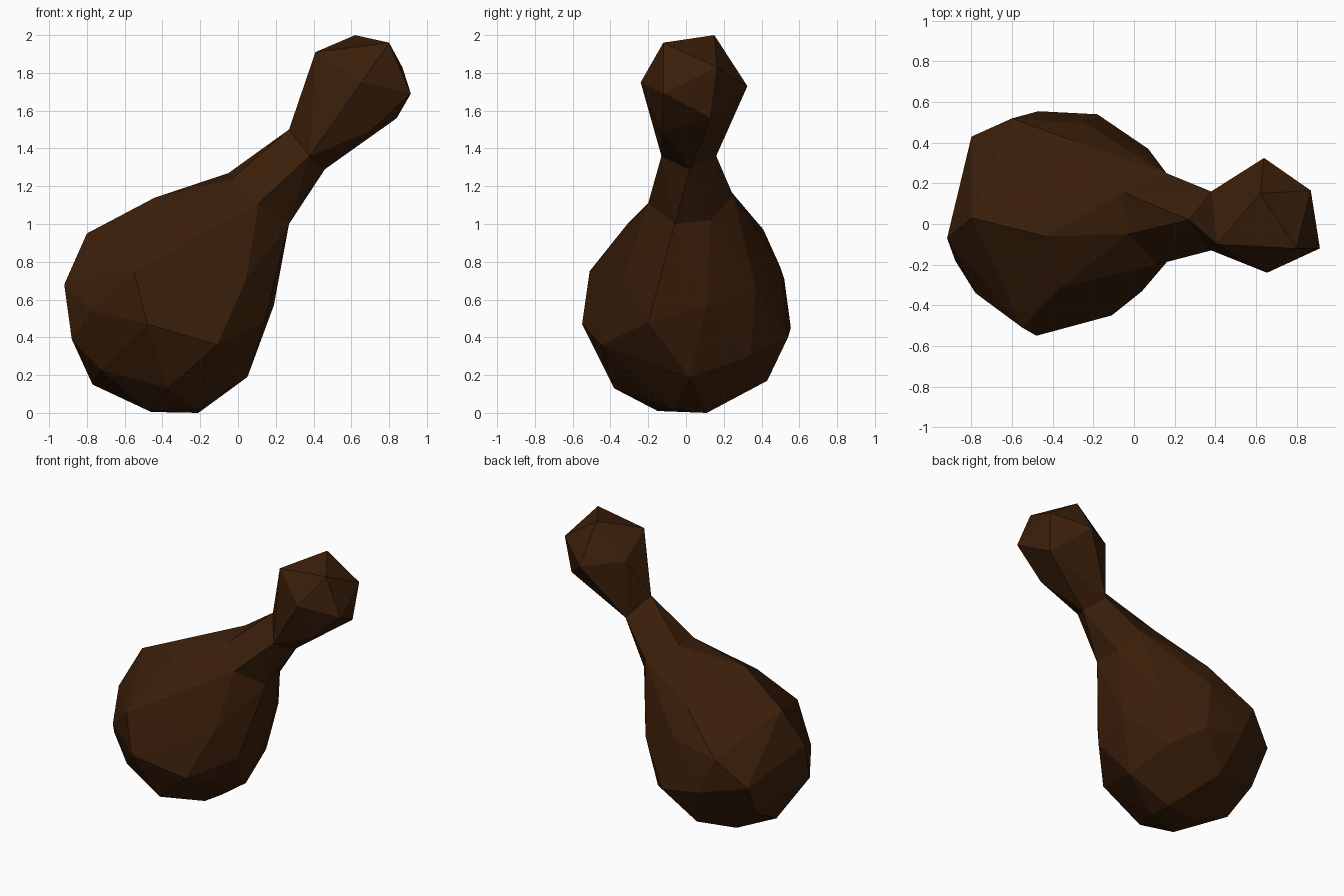
import bpy
import bmesh

# Remove the default cube
default_cube = bpy.data.objects.get("Cube")
if default_cube:
    bpy.data.objects.remove(default_cube, do_unlink=True)

# Single dark brown material
brown = bpy.data.materials.new("dark brown")
brown.use_nodes = True
colour = (.043, .0135, .003, 1)
brown.diffuse_color = colour
shader = next(n for n in brown.node_tree.nodes if n.type == "BSDF_PRINCIPLED")
shader.inputs["Base Color"].default_value = colour
shader.inputs["Roughness"].default_value = .9


def faceted_part(name, *point_groups):
    """Wrap a flat-shaded convex skin around groups of corner points."""
    bm = bmesh.new()
    for group in point_groups:
        for point in group:
            bm.verts.new(point)
    bmesh.ops.convex_hull(bm, input=bm.verts[:])
    loose = [v for v in bm.verts if not v.link_faces]
    bmesh.ops.delete(bm, geom=loose, context="VERTS")
    bmesh.ops.recalc_face_normals(bm, faces=bm.faces[:])
    mesh = bpy.data.meshes.new(name)
    bm.to_mesh(mesh)
    bm.free()
    mesh.materials.append(brown)
    part = bpy.data.objects.new(name, mesh)
    bpy.context.collection.objects.link(part)
    return part


# Six-sided ring where the body narrows into the neck
shoulder_ring = [
    (-.05, .155, 1.27), (-.03, -.05, 1.24), (.11, -.2, 1.11),
    (.27, -.06, 1), (.25, .13, 1.02), (.16, .25, 1.15),
]

# Narrowest ring, where the neck meets the knob
neck_ring = [
    (.27, .02, 1.5), (.38, .16, 1.36), (.46, .02, 1.29), (.38, -.13, 1.36),
]

# Corners of the rounded body, by region
body_crown = [
    (-.92, -.07, .68), (-.8, .03, .95), (-.44, -.06, 1.14),
    (-.36, -.31, 1), (-.3, .41, .97),
]
body_front = [
    (-.48, -.55, .47), (-.55, -.51, .75), (-.11, -.45, .36),
    (-.78, -.34, .54), (.04, -.33, .7), (.14, -.2, .48), (.19, .11, .57),
]
body_back = [
    (-.8, .43, .52), (-.6, .52, .71), (-.47, .555, .45), (-.18, .54, .4),
    (-.25, .5, .77), (.07, .37, .65), (-.01, .34, .3),
]
body_underside = [
    (-.73, -.25, .23), (-.37, -.38, .13), (-.88, -.18, .39),
    (-.77, .05, .15), (-.47, -.15, .01), (-.46, .07, .005),
    (-.21, .11, 0), (-.22, -.07, .02), (.05, .02, .19),
    (-.39, .43, .17), (-.78, .29, .28),
]

# Corners of the knob at the end
knob_end = [
    (.41, -.1, 1.91), (.62, .15, 2), (.8, -.12, 1.96),
    (.915, -.12, 1.69), (.87, .165, 1.83), (.84, .13, 1.56),
    (.64, .325, 1.73), (.655, -.24, 1.75), (.7, -.13, 1.49),
    (.38, .16, 1.77),
]

faceted_part("body", body_crown, body_front, body_back,
             body_underside, shoulder_ring)
faceted_part("neck", shoulder_ring, neck_ring)
faceted_part("knob", neck_ring, knob_end)
